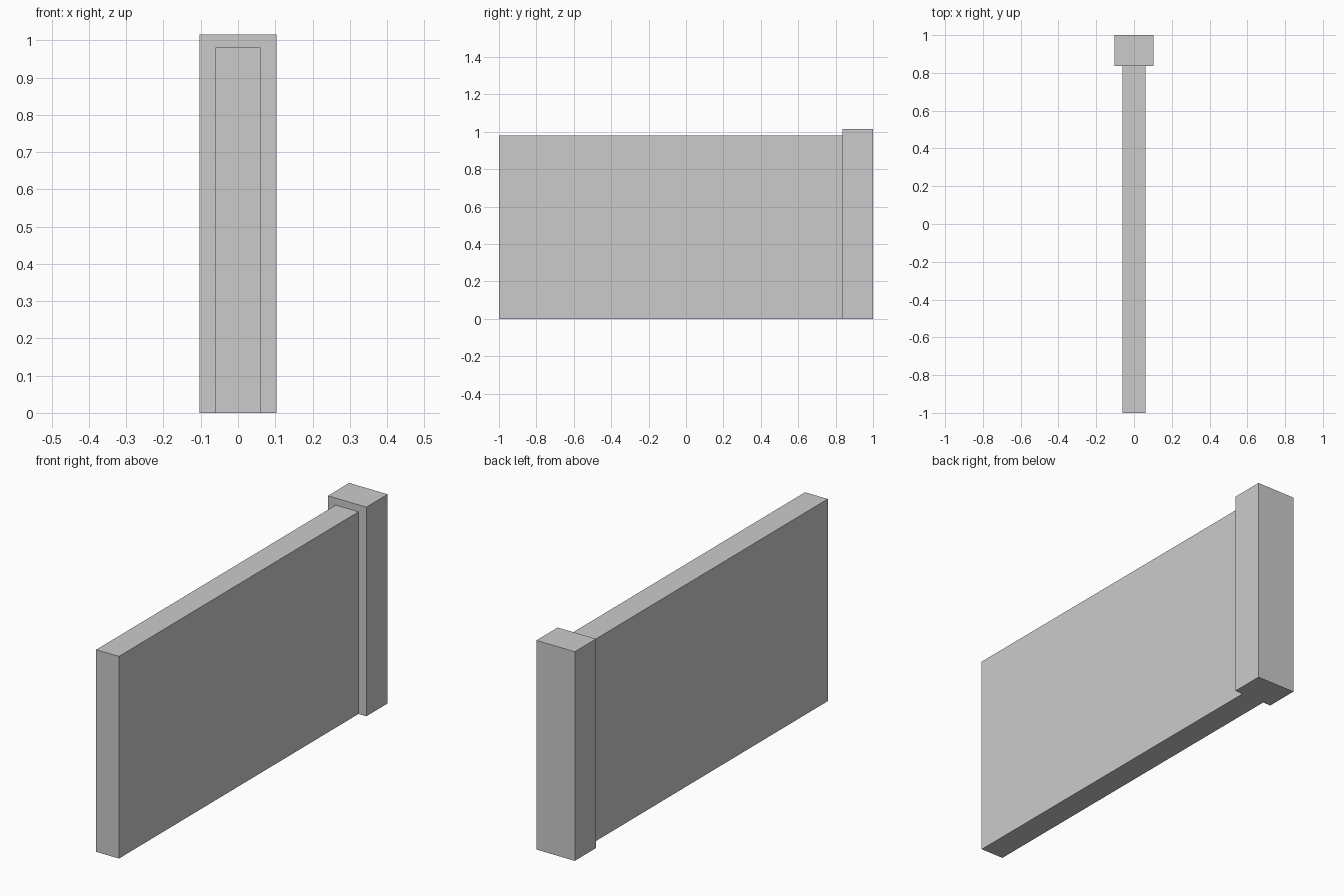
import bpy

if "Cube" in bpy.data.objects:
    bpy.data.objects.remove(bpy.data.objects["Cube"])


def box(name, x, y, z):
    """Axis-aligned box from (min, max) ranges."""
    bpy.ops.mesh.primitive_cube_add(
        size=1, location=[(a + b) / 2 for a, b in (x, y, z)])
    ob = bpy.context.object
    ob.name = name
    ob.scale = [b - a for a, b in (x, y, z)]
    bpy.ops.object.transform_apply(location=False, rotation=False, scale=True)
    return ob


POST_Y = 0.837  # where the wall meets the post

# Long thin wall panel
box("wall_panel", (-0.061, 0.061), (-1, POST_Y), (0, 0.981))

# Thicker, slightly taller end post
box("end_post", (-0.103, 0.103), (POST_Y, 1), (0, 1.015))
